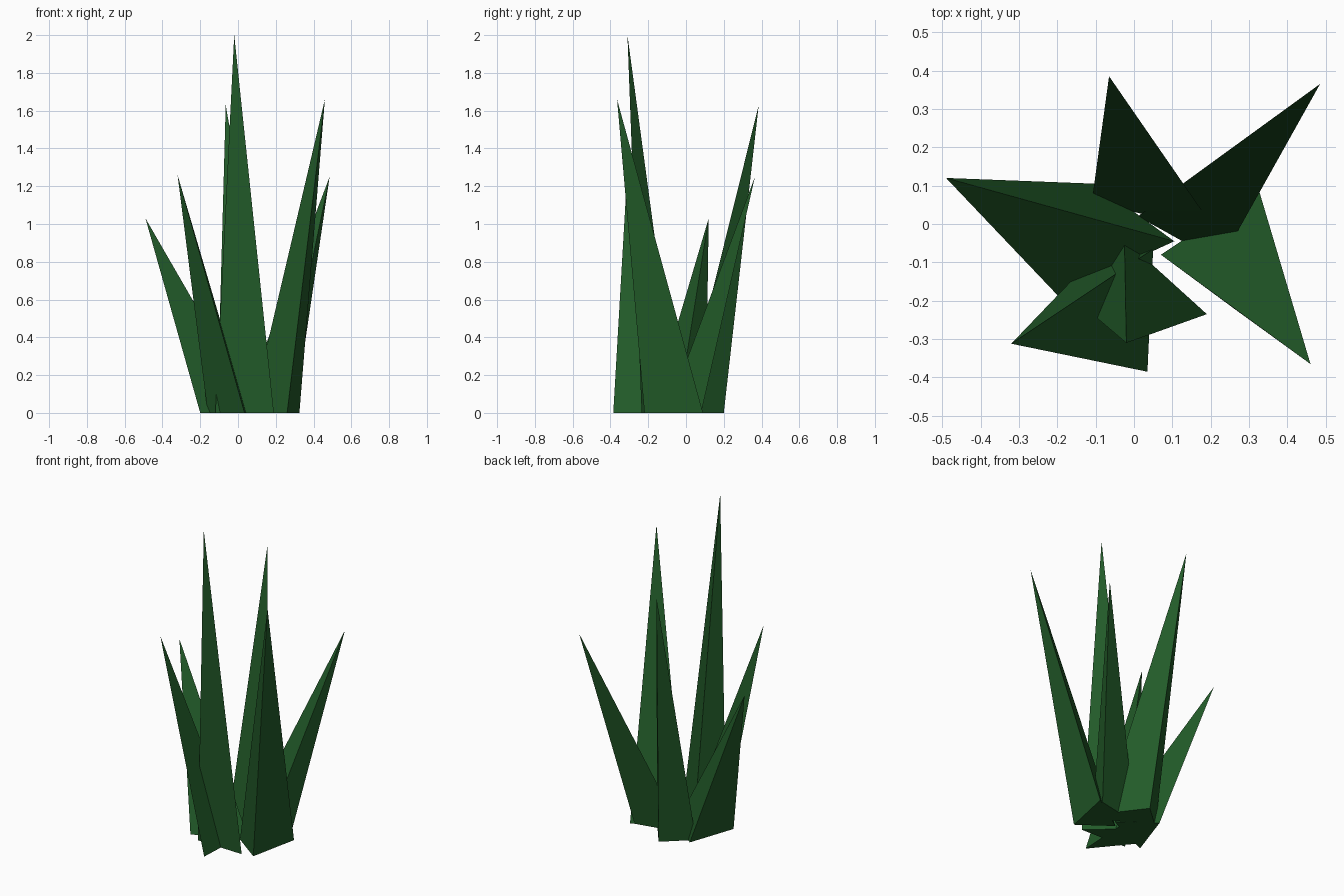
import bpy
import bmesh

if "Cube" in bpy.data.objects:
    bpy.data.objects.remove(bpy.data.objects["Cube"])

# Shared leaf colour
green = bpy.data.materials.new("leaf_green")
green.diffuse_color = (0.016, 0.105, 0.022, 1)
green.use_nodes = True
green.node_tree.nodes["Principled BSDF"].inputs["Base Color"].default_value = green.diffuse_color


def blade(name, tip, base):
    """Three-sided spike: ground triangle drawn up to a leaning tip."""
    bm = bmesh.new()
    feet = [bm.verts.new((x, y, 0)) for x, y in base]
    top = bm.verts.new(tip)
    bm.faces.new(feet)
    for i in range(3):
        bm.faces.new((feet[i], feet[(i + 1) % 3], top))
    bmesh.ops.recalc_face_normals(bm, faces=bm.faces)
    mesh = bpy.data.meshes.new(name)
    bm.to_mesh(mesh)
    bm.free()
    mesh.materials.append(green)
    obj = bpy.data.objects.new(name, mesh)
    bpy.context.collection.objects.link(obj)


# Grass blades: tip position, then base triangle on the ground
blade("tall_front_blade", (-0.02, -0.31, 2.0),
      [(-0.12, -0.225), (-0.025, -0.04), (0.19, -0.235)])
blade("front_right_blade", (0.46, -0.365, 1.66),
      [(0.07, -0.08), (0.325, 0.09), (0.26, -0.22)])
blade("back_blade", (-0.065, 0.385, 1.63),
      [(-0.11, 0.058), (0.05, 0.20), (0.215, -0.02)])
blade("front_left_blade", (-0.32, -0.312, 1.26),
      [(-0.16, -0.145), (0.05, -0.065), (0.035, -0.385)])
blade("back_right_blade", (0.485, 0.365, 1.25),
      [(0.01, 0.02), (0.225, -0.10), (0.30, 0.08)])
blade("left_blade", (-0.49, 0.12, 1.03),
      [(-0.20, -0.185), (-0.10, 0.105), (0.105, -0.045)])
